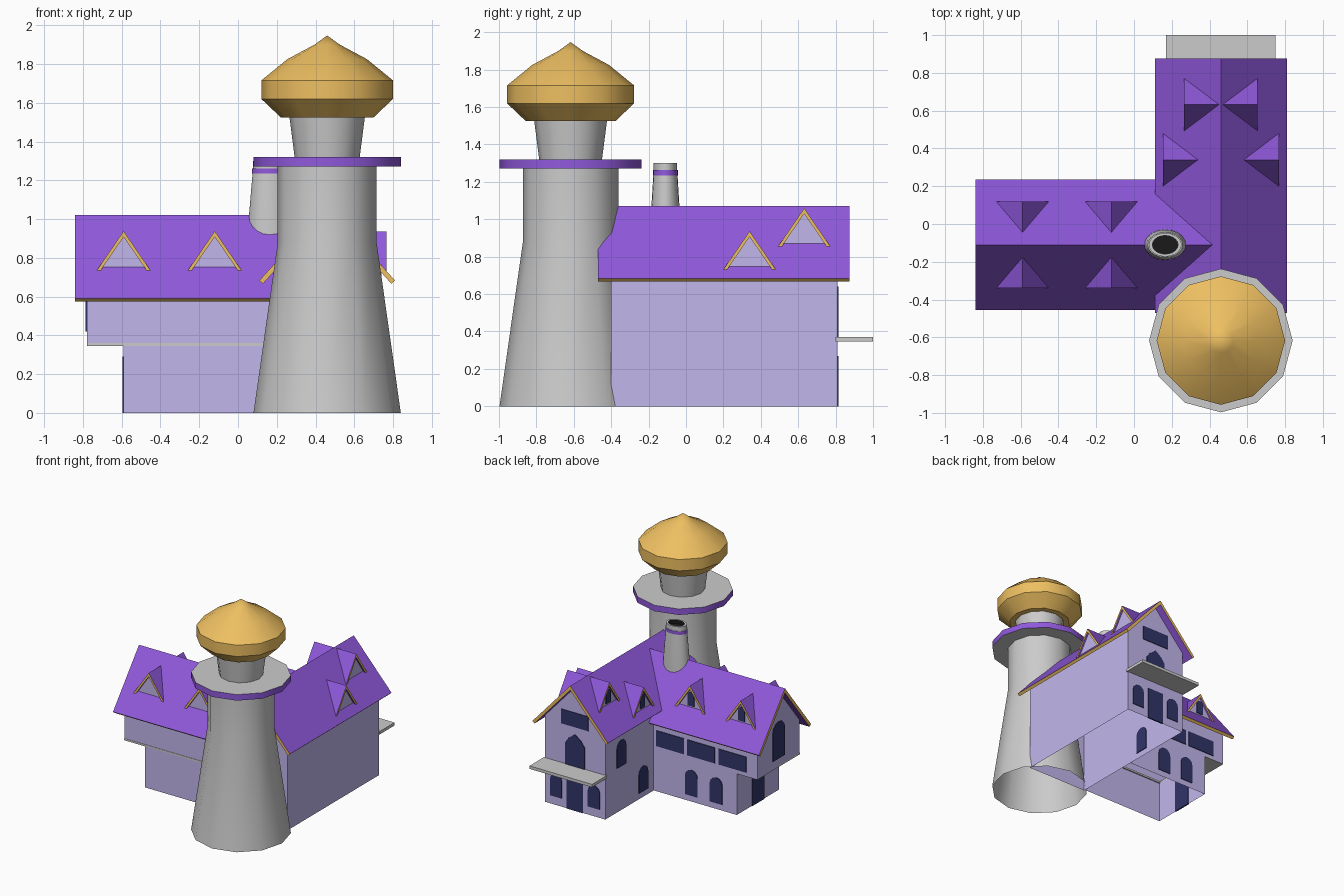
import bpy, bmesh
from math import sin, cos, pi, atan2
from mathutils import Vector

if "Cube" in bpy.data.objects:
    bpy.data.objects.remove(bpy.data.objects["Cube"])

def mat(name, r, g, b):
    m = bpy.data.materials.new(name)
    m.diffuse_color = (r, g, b, 1)
    m.use_nodes = True
    m.node_tree.nodes["Principled BSDF"].inputs["Base Color"].default_value = m.diffuse_color
    return m

PURPLE = mat("purple", .28, .10, .72)
GOLD = mat("gold", .85, .52, .12)
LAVENDER = mat("lavender", .54, .47, .84)
NAVY = mat("navy", .03, .035, .14)
BLACK = mat("black", .01, .01, .01)
GREY = mat("grey", .6, .6, .6)
Z = Vector((0, 0, 1))

def build(name, verts, faces, mats=(), slots=None, smooth=False):
    me = bpy.data.meshes.new(name)
    me.from_pydata([tuple(v) for v in verts], [], faces)
    for m in mats:
        me.materials.append(m)
    if slots:
        for p, s in zip(me.polygons, slots):
            p.material_index = s
    bm = bmesh.new()
    bm.from_mesh(me)
    bmesh.ops.recalc_face_normals(bm, faces=bm.faces)
    bm.to_mesh(me)
    bm.free()
    ob = bpy.data.objects.new(name, me)
    bpy.context.collection.objects.link(ob)
    if smooth:
        bpy.ops.object.select_all(action='DESELECT')
        ob.select_set(True)
        bpy.context.view_layer.objects.active = ob
        bpy.ops.object.shade_smooth_by_angle(angle=.62)
    return ob

def lathe(name, profile, cx, cy, n=12, ys=1, mats=(), bands=None):
    """Turn (radius, z) points; a zero radius closes the end with a fan."""
    verts, rings, faces, slots = [], [], [], []
    for r, z in profile:
        k = n if r > 0 else 1
        rings.append([len(verts) + i % k for i in range(n)])
        for i in range(k):
            a = 2 * pi * i / n
            verts.append((cx + r * cos(a), cy + r * ys * sin(a), z))
    for s in range(len(rings) - 1):
        a, b = rings[s], rings[s + 1]
        for i in range(n):
            j = (i + 1) % n
            faces.append(list(dict.fromkeys((a[i], a[j], b[j], b[i]))))
            slots.append(bands[s] if bands else 0)
    return build(name, verts, faces, mats, slots, True)

def box(name, x0, x1, y0, y1, z0, z1, m=None, ends=True):
    v = [(x, y, z) for z in (z0, z1) for x, y in ((x0, y0), (x1, y0), (x1, y1), (x0, y1))]
    f = [(i, (i + 1) % 4, 4 + (i + 1) % 4, 4 + i) for i in range(4)]
    if ends:
        f += [(3, 2, 1, 0), (4, 5, 6, 7)]
    build(name, v, f, [m] if m else [])

def along_y(u, v, z):   # main house frame
    return (.46 + u, v, z)

def along_x(u, v, z):   # side wing frame
    return (v, -.11 + u, z)

def gable_walls(name, put, v0, v1, half, z0, eave, ridge):
    prof = [(-half, z0), (-half, eave), (0, ridge), (half, eave), (half, z0)]
    v = [put(u, w, z) for w in (v0, v1) for u, z in prof]
    f = [(0, 1, 2, 3, 4), (9, 8, 7, 6, 5), (0, 1, 6, 5), (3, 4, 9, 8)]
    build(name, v, f, [LAVENDER])

def roof(name, put, v0, v1, half, eave, ridge, v1_ridge=None, t=.025):
    """Chevron slab: purple surfaces, gold edges."""
    a = atan2(ridge - eave, half)
    low = (half - t * sin(a), eave - t * cos(a))
    prof = [(-half, eave), (0, ridge), (half, eave), low, (0, ridge - t / cos(a)), (-low[0], low[1])]
    ends = [v1 if u else (v1_ridge or v1) for u, z in prof]
    v = [put(u, v0, z) for u, z in prof] + [put(u, e, z) for (u, z), e in zip(prof, ends)]
    f = [(i, (i + 1) % 6, 6 + (i + 1) % 6, 6 + i) for i in range(6)]
    f += [(0, 1, 4, 5), (1, 2, 3, 4), (6, 7, 10, 11), (7, 8, 9, 10)]
    build(name, v, f, [PURPLE, GOLD], [0, 0, 1, 0, 0, 1, 1, 1, 1, 1])

def panel(name, p, n, w, h, top="flat"):
    """Thin dark pane on a wall; p is the middle of its sill."""
    p, n = Vector(p), Vector(n)
    r, a = Z.cross(n), w / 2
    out = [(-a, 0), (a, 0)]
    if top == "flat":
        out += [(a, h), (-a, h)]
    elif top == "point":
        out += [(a, h - a), (a * .65, h - a * .5), (0, h), (-a * .65, h - a * .5), (-a, h - a)]
    else:
        out += [(a * cos(pi * i / 6), h - a + a * sin(pi * i / 6)) for i in range(7)]
    k = len(out)
    v = [p + r * x + Z * z + n * d for d in (-.006, .006) for x, z in out]
    f = [tuple(range(k)), tuple(range(k, 2 * k))]
    f += [(i, (i + 1) % k, k + (i + 1) % k, k + i) for i in range(k)]
    build(name, v, f, [NAVY])

def dormer(p, n, slope, window, half=.14, h=.205, inset=.015):
    p, n = Vector(p), Vector(n)
    r = Z.cross(n)
    A, L, R = p + Z * h, p - r * half, p + r * half
    B = A - n * h / slope
    v = [A, L, R, B, A - Z * .03, L + r * .02, R - r * .02, B - Z * .03]
    f = [(0, 1, 3), (0, 3, 2), (4, 7, 5), (4, 6, 7), (0, 4, 5, 1), (0, 2, 6, 4)]
    build("dormer_roof", v, f, [PURPLE, GOLD], [0, 0, 0, 0, 1, 1])
    q = p - n * inset
    build("dormer_face", [q - r * (half - .015), q + r * (half - .015), q + Z * (h - .02)],
          [(0, 1, 2)], [LAVENDER])
    if window:
        panel("dormer_window", q + Z * .03, n, .06, .115, "arch")

# round tower with gallery, neck and onion dome
TX, TY = .46, -.617
lathe("tower", [(.38, 0), (.255, .88), (.255, 1.28)], TX, TY)
lathe("gallery", [(0, 1.27), (.38, 1.27), (.38, 1.32), (0, 1.32)], TX, TY,
      mats=[GREY, PURPLE], bands=[0, 1, 0])
lathe("tower_neck", [(.168, 1.32), (.195, 1.53)], TX, TY)
lathe("dome", [(0, 1.52), (.24, 1.525), (.34, 1.62), (.34, 1.715), (.205, 1.825),
               (.065, 1.9), (0, 1.947)], TX, TY, mats=[GOLD])

# main house along y
gable_walls("main_walls", along_y, -.4, .81, .28, 0, .737, 1.045)
roof("main_roof", along_y, -.47, .875, .35, .683, 1.07)
box("porch_canopy", .17, .75, .8, 1.0, .345, .37)

# side wing along x, upper storey overhanging at the end
box("wing_lower_walls", -.59, .18, -.39, .17, 0, .35, LAVENDER, ends=False)
gable_walls("wing_upper_walls", along_x, -.78, .18, .28, .35, .65, .995)
roof("wing_roof", along_x, -.84, .18, .345, .59, 1.02, v1_ridge=.415)
box("overhang_floor", -.78, -.59, -.39, .17, .345, .36)
box("storey_trim", -.78, .18, -.393, -.38, .345, .36)

# dormers on both slopes; only the rear and left ones have windows
for cx in (-.59, -.12):
    for s in (-1, 1):
        dormer((cx, -.11 + s * .23, .733), (0, s, 0), 1.246, s > 0)
for off, y, z in ((.307, .34, .731), (.195, .632, .854)):
    for s in (-1, 1):
        dormer((.46 + s * off, y, z), (s, 0, 0), 1.106, s < 0)

# oval chimney with purple band and dark flue
lathe("chimney", [(.115, .85), (.11, 1.0), (.09, 1.235), (.093, 1.235), (.093, 1.262), (.087, 1.262),
                  (.087, 1.3), (.068, 1.3), (.068, 1.27), (0, 1.27)], .165, -.11, 20, .72,
      [GREY, PURPLE, BLACK], [0, 0, 0, 1, 0, 0, 0, 2, 2])

# rear wall of the main house
BACK, LEFT = (0, 1, 0), (-1, 0, 0)
panel("gable_window", (.46, .81, .70), BACK, .25, .12)
panel("pointed_window", (.46, .81, .37), BACK, .18, .27, "point")
panel("front_door", (.46, .81, 0), BACK, .15, .27)
for x in (.285, .635):
    panel("porch_window", (x, .81, .07), BACK, .11, .19, "arch")
# left wall of the main house
panel("side_window_upper", (.18, .60, .37), LEFT, .12, .22, "arch")
panel("side_window_lower", (.18, .31, .05), LEFT, .12, .21, "arch")
# rear wall and end wall of the wing
for x in (.025, -.262, -.55):
    panel("wing_window_upper", (x, .17, .38), BACK, .255, .13)
for x in (-.17, -.40):
    panel("wing_window_lower", (x, .17, .05), BACK, .115, .215, "arch")
panel("end_window", (-.78, -.11, .42), LEFT, .16, .31, "arch")
panel("end_door", (-.59, -.11, 0), LEFT, .16, .29)
